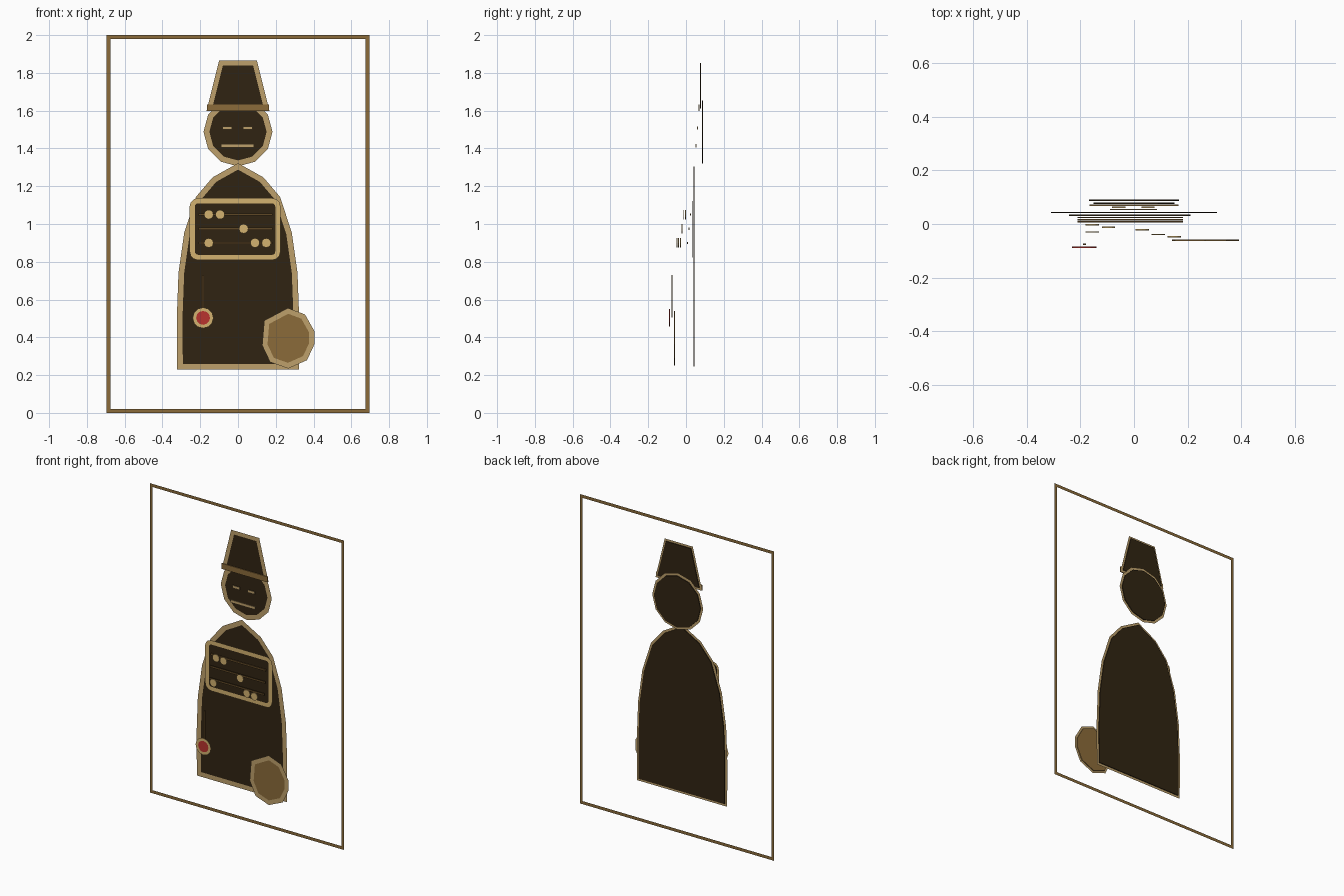
import bpy
import bmesh
from math import sin, cos, pi
from mathutils import Vector

cube = bpy.data.objects.get("Cube")
if cube:
    bpy.data.objects.remove(cube)

THICK = 0.005


def material(name, rgb):
    linear = [((c / 255 + 0.055) / 1.055) ** 2.4 for c in rgb]
    mat = bpy.data.materials.new(name)
    mat.use_nodes = True
    mat.diffuse_color = (*linear, 1)
    mat.node_tree.nodes["Principled BSDF"].inputs["Base Color"].default_value = (*linear, 1)
    return mat


dark = material("dark brown", (48, 36, 18))
brown = material("bronze", (139, 107, 58))
umber = material("umber", (96, 72, 38))
tan = material("tan", (190, 160, 107))
gold = material("gold", (212, 178, 112))
red = material("red", (184, 52, 46))


def finish(name, bm, mat):
    mesh = bpy.data.meshes.new(name)
    bm.to_mesh(mesh)
    bm.free()
    mesh.materials.append(mat)
    obj = bpy.data.objects.new(name, mesh)
    bpy.context.collection.objects.link(obj)
    return obj


def slab(name, points, y, mat):
    """Thin plate with the given x, z outline, centred on depth y."""
    bm = bmesh.new()
    face = bm.faces.new([bm.verts.new((x, y - THICK / 2, z)) for x, z in points])
    extruded = bmesh.ops.extrude_face_region(bm, geom=[face])
    verts = [g for g in extruded["geom"] if isinstance(g, bmesh.types.BMVert)]
    bmesh.ops.translate(bm, verts=verts, vec=(0, THICK, 0))
    bmesh.ops.recalc_face_normals(bm, faces=bm.faces)
    return finish(name, bm, mat)


def ribbon(name, points, y, width, mat):
    """Flat mitred band centred on a closed counter-clockwise x, z outline."""
    pts = [Vector(p) for p in points]
    bm = bmesh.new()
    rings = []
    for i, p in enumerate(pts):
        a = (p - pts[i - 1]).normalized()
        b = (pts[(i + 1) % len(pts)] - p).normalized()
        n = Vector((a.y + b.y, -a.x - b.x)).normalized()
        n *= width / 2 / max(0.4, n.dot(Vector((a.y, -a.x))))
        rings.append([bm.verts.new((q.x, y, q.y)) for q in (p + n, p - n)])
    for i, (outer, inner) in enumerate(rings):
        next_outer, next_inner = rings[(i + 1) % len(rings)]
        bm.faces.new((outer, next_outer, next_inner, inner))
    return finish(name, bm, mat)


def outlined(name, points, y, fill, edge, width=0.03):
    slab(name, points, y, fill)
    ribbon(name + "_border", points, y - THICK / 2 - 0.001, width, edge)


def box(x0, x1, z0, z1):
    return [(x0, z0), (x1, z0), (x1, z1), (x0, z1)]


def disc(x, z, r, sides=12):
    return [(x + r * cos(2 * pi * i / sides), z + r * sin(2 * pi * i / sides))
            for i in range(sides)]


def rounded(x0, x1, z0, z1, r):
    corners = [(x1 - r, z0 + r, 3), (x1 - r, z1 - r, 0), (x0 + r, z1 - r, 1), (x0 + r, z0 + r, 2)]
    return [(x + r * cos((q + k / 3) * pi / 2), z + r * sin((q + k / 3) * pi / 2))
            for x, z, q in corners for k in range(4)]


# Surrounding picture frame
ribbon("frame", box(-0.685, 0.685, 0.01, 1.99), 0.092, 0.02, brown)

# Head and hat
outlined("head", disc(0, 1.488, 0.167), 0.088, dark, tan)
outlined("hat", [(-0.15, 1.612), (0.15, 1.612), (0.09, 1.852), (-0.09, 1.852)],
         0.077, dark, tan, 0.026)
slab("hat_brim", box(-0.165, 0.165, 1.597, 1.633), 0.07, brown)
for side, x in (("right", -0.056), ("left", 0.052)):
    slab(side + "_eye", box(x - 0.025, x + 0.025, 1.499, 1.516), 0.062, tan)
slab("mouth", box(-0.09, 0.086, 1.406, 1.424), 0.054, tan)

# Cloaked body, mirrored from its left half
half = [(0.307, 0.245), (0.309, 0.5), (0.3, 0.74), (0.27, 0.95),
        (0.21, 1.135), (0.125, 1.235)]
body = half + [(0, 1.305)] + [(-x, z) for x, z in reversed(half)]
outlined("body", body, 0.043, dark, tan)

# Counting board with rods and beads
outlined("counting_board", rounded(-0.242, 0.211, 0.823, 1.123, 0.03), 0.033, dark, gold, 0.027)
rows = (1.05, 0.975, 0.9)
for i, z in enumerate(rows):
    slab(f"rod_{i + 1}", box(-0.21, 0.183, z - 0.006, z + 0.006), 0.024 - i * 0.008, umber)
beads = [(-0.155, 0), (-0.095, 0), (0.03, 1), (-0.155, 2), (0.09, 2), (0.15, 2)]
for i, (x, row) in enumerate(beads):
    slab(f"bead_{i + 1}", disc(x, rows[row], 0.025), -0.003 - i * 0.009, gold)

# Round pouch at the lower left
pouch = [(0.142, 0.36), (0.18, 0.28), (0.265, 0.25), (0.355, 0.29), (0.39, 0.365),
         (0.39, 0.43), (0.345, 0.51), (0.265, 0.54), (0.152, 0.48)]
outlined("pouch", pouch, -0.06, brown, tan, 0.028)

# Hanging cord with red seal
slab("cord", box(-0.19, -0.179, 0.505, 0.73), -0.075, umber)
outlined("seal", disc(-0.185, 0.503, 0.046), -0.087, red, gold, 0.018)
